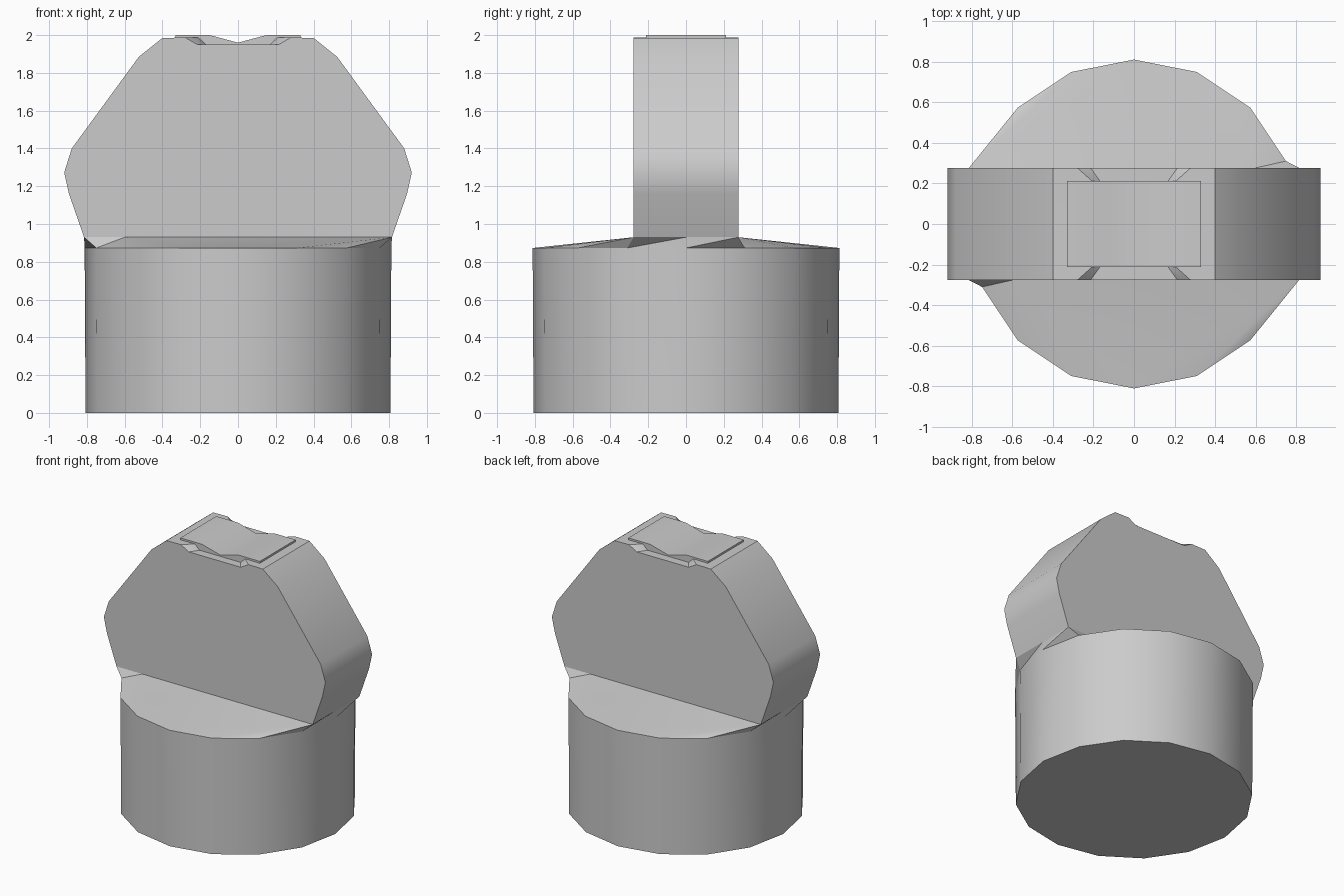
import bpy
import bmesh
from math import cos, sin, pi, radians

if "Cube" in bpy.data.objects:
    bpy.data.objects.remove(bpy.data.objects["Cube"], do_unlink=True)

grey = bpy.data.materials.new("plain grey")
colour = (0.6, 0.6, 0.6, 1)
grey.diffuse_color = colour
grey.use_nodes = True
grey.node_tree.nodes["Principled BSDF"].inputs["Base Color"].default_value = colour


def finish(bm, name):
    bmesh.ops.recalc_face_normals(bm, faces=bm.faces)
    mesh = bpy.data.meshes.new(name)
    bm.to_mesh(mesh)
    bm.free()
    mesh.materials.append(grey)
    obj = bpy.data.objects.new(name, mesh)
    bpy.context.collection.objects.link(obj)
    bpy.ops.object.select_all(action='DESELECT')
    obj.select_set(True)
    bpy.context.view_layer.objects.active = obj
    bpy.ops.object.shade_smooth_by_angle(angle=radians(30))


def loft(rows, name, open_bottom=False):
    """Join matching x-z outlines placed along y, and cap both ends."""
    bm = bmesh.new()
    loops = [[bm.verts.new((x, y, z)) for x, z in outline] for y, outline in rows]
    n = len(loops[0])
    for a, b in zip(loops, loops[1:]):
        for i in range(n - 1 if open_bottom else n):
            j = (i + 1) % n
            bm.faces.new((a[i], a[j], b[j], b[i]))
    bm.faces.new(loops[0])
    bm.faces.new(loops[-1])
    finish(bm, name)


def mirrored(half):
    """Complete an outline from its right half, listed from bottom to top."""
    return half + [(-x, z) for x, z in reversed(half) if x > 0]


HALF_DEPTH, SEAM_X, SEAM_Z, RIM_Z = 0.277, 0.815, 0.93, 0.873
SIDES = 16

# Round base, with a shoulder that rises to the foot of the slab
bm = bmesh.new()


def ring(radius, z):
    return [bm.verts.new((radius * cos(2 * pi * i / SIDES),
                          radius * sin(2 * pi * i / SIDES), z)) for i in range(SIDES)]


foot, rim = ring(0.807, 0), ring(0.812, RIM_Z)
bm.faces.new(foot)
for i in range(SIDES):
    j = (i + 1) % SIDES
    bm.faces.new((foot[i], foot[j], rim[j], rim[i]))

# Seam points run anticlockwise from the right end; the other half is a half turn
seam_half = [(SEAM_X, 0), (SEAM_X, HALF_DEPTH), (0.6, HALF_DEPTH)]
seam = [bm.verts.new((s * x, s * y, SEAM_Z)) for s in (1, -1) for x, y in seam_half]
for turn in (0, 1):
    r = [rim[(i + turn * SIDES // 2) % SIDES] for i in range(9)]
    end, corner, notch, far_end, *_ = [seam[(i + 3 * turn) % 6] for i in range(6)]
    far_corner = bm.verts.new(((2 * turn - 1) * SEAM_X, (1 - 2 * turn) * HALF_DEPTH, SEAM_Z))
    for tri in ((r[0], end, corner), (r[0], r[1], corner), (r[1], notch, corner),
                (r[1], r[2], notch), (r[2], r[3], notch), (r[3], r[4], notch),
                (r[4], far_corner, notch), (r[4], r[5], far_corner),
                (r[5], r[6], far_corner), (r[6], r[7], far_corner),
                (r[7], far_end, far_corner), (r[7], r[8], far_end)):
        bm.faces.new(tri)
finish(bm, "round_base")


# Upright slab, whose top recess flares towards the front and back
def slab_outline(outer, inner):
    return mirrored([(SEAM_X, SEAM_Z), (0.895, 1.16), (0.92, 1.273), (0.88, 1.4),
                     (0.525, 1.885), (0.4, 1.985), (outer, 1.987), (inner, 1.95)])


wide, narrow = slab_outline(0.28, 0.215), slab_outline(0.21, 0.17)
loft([(-HALF_DEPTH, wide), (-0.215, narrow), (0.215, narrow), (HALF_DEPTH, wide)],
     "upright_slab", open_bottom=True)

# Thin top plate with a shallow valley
plate = mirrored([(0.17, 1.945), (0.2, 1.98), (0.33, 1.98), (0.33, 2), (0.15, 2), (0, 1.96)])
loft([(-0.213, plate), (0.213, plate)], "top_plate")
